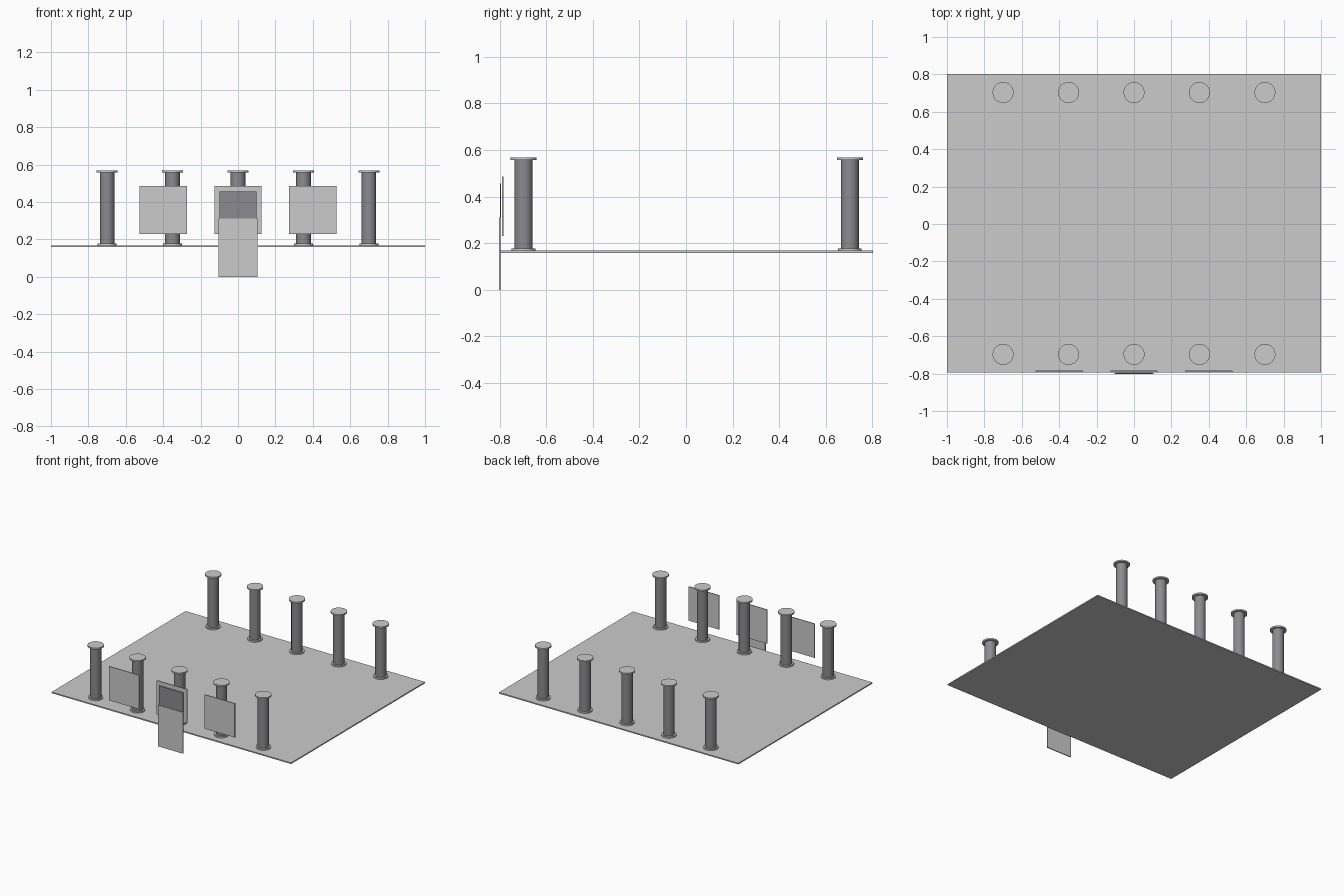
import bpy
from math import radians

cube = bpy.data.objects.get("Cube")
if cube:
    bpy.data.objects.remove(cube, do_unlink=True)


def make_material(name, rgb):
    mat = bpy.data.materials.new(name)
    mat.use_nodes = True
    colour = (*rgb, 1.0)
    mat.diffuse_color = colour
    mat.node_tree.nodes["Principled BSDF"].inputs["Base Color"].default_value = colour
    return mat


STONE = make_material("light grey", (0.6, 0.6, 0.6))
DARK = make_material("dark slate grey", (0.26, 0.26, 0.28))


def box(name, x, y, z, mat):
    """Box from (low, high) ranges on each axis."""
    ranges = (x, y, z)
    bpy.ops.mesh.primitive_cube_add(size=1, location=[sum(r) / 2 for r in ranges])
    obj = bpy.context.object
    obj.name = name
    obj.scale = [r[1] - r[0] for r in ranges]
    bpy.ops.object.transform_apply(location=False, rotation=False, scale=True)
    obj.data.materials.append(mat)
    return obj


def drum(name, x, y, z, radius, mat):
    """Upright round drum between two heights."""
    bpy.ops.mesh.primitive_cylinder_add(vertices=32, radius=radius, depth=z[1] - z[0],
                                        location=(x, y, sum(z) / 2))
    obj = bpy.context.object
    obj.name = name
    obj.data.materials.append(mat)
    bpy.ops.object.shade_smooth_by_angle(angle=radians(30))
    return obj


# Floor slab
box("floor_slab", (-1, 1), (-0.795, 0.803), (0.159, 0.168), STONE)

# Two rows of columns with base and cap discs
for row, y in (("front", -0.697), ("back", 0.703)):
    for i in range(5):
        x = (i - 2) * 0.35
        drum(f"{row}_column_base_{i + 1}", x, y, (0.168, 0.178), 0.051, STONE)
        drum(f"{row}_column_shaft_{i + 1}", x, y, (0.178, 0.557), 0.039, DARK)
        drum(f"{row}_column_cap_{i + 1}", x, y, (0.557, 0.568), 0.056, STONE)

# Three hanging panels along the front
for side, x in (("right", -0.4), ("centre", 0), ("left", 0.4)):
    box(f"{side}_panel", (x - 0.126, x + 0.126), (-0.79, -0.784), (0.23, 0.487), STONE)

# Door leaf in front of the slab with a dark opening above it
box("door_leaf", (-0.104, 0.104), (-0.803, -0.796), (0, 0.311), STONE)
box("door_opening", (-0.1, 0.1), (-0.799, -0.794), (0.311, 0.457), DARK)
